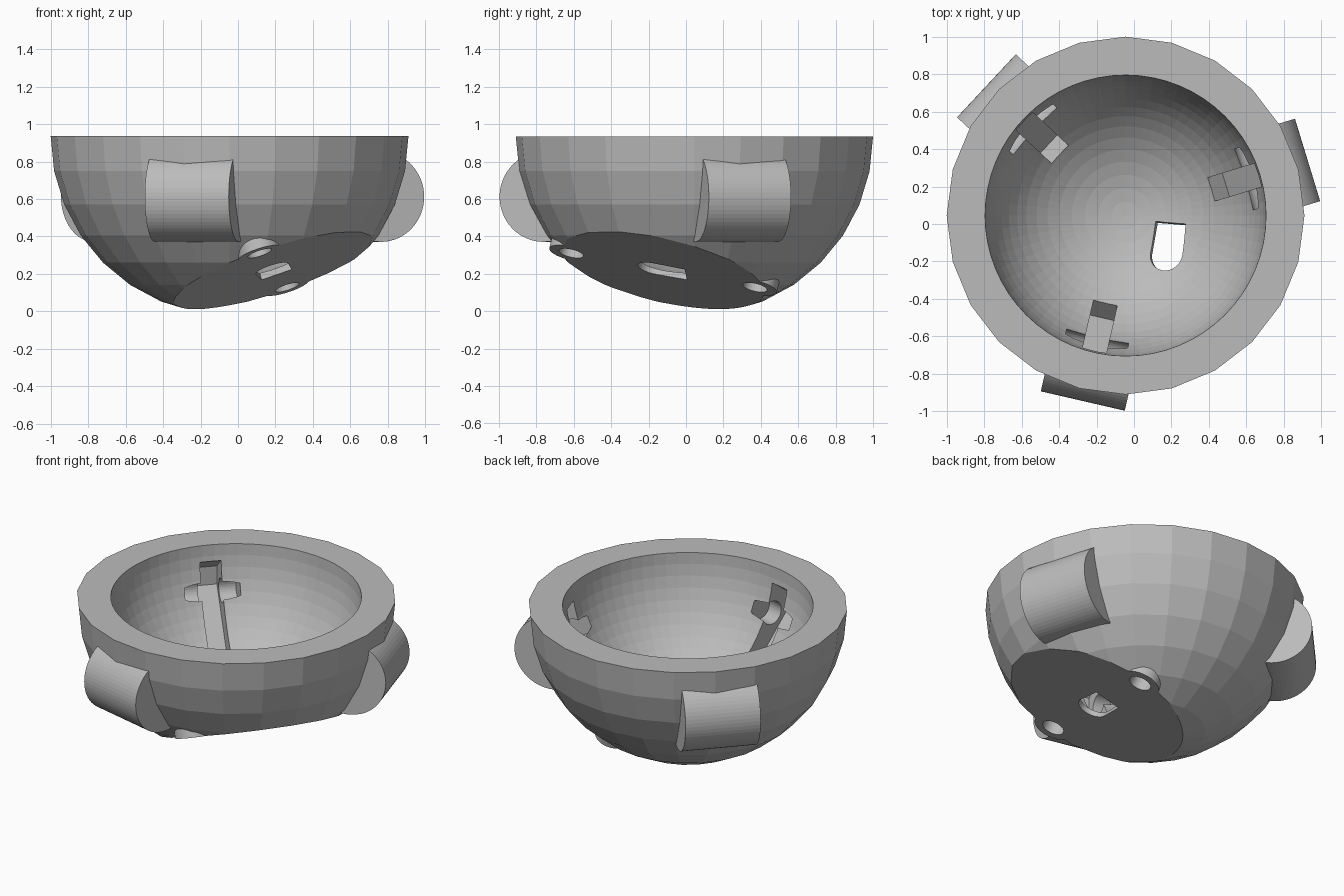
import bpy, bmesh, math
from mathutils import Vector, Matrix

if "Cube" in bpy.data.objects:
    bpy.data.objects.remove(bpy.data.objects["Cube"])

CENTRE = Vector((-0.045, 0.045, 0.935))   # centre of the bowl spheres, on the rim plane


def finish(bm, name):
    bmesh.ops.recalc_face_normals(bm, faces=bm.faces)
    me = bpy.data.meshes.new(name)
    bm.to_mesh(me)
    bm.free()
    ob = bpy.data.objects.new(name, me)
    bpy.context.collection.objects.link(ob)
    return ob


def prism(name, profile, z0, z1, matrix):
    """Extrude a 2D profile from z0 to z1 in the given local frame."""
    bm = bmesh.new()
    low = [bm.verts.new((x, y, z0)) for x, y in profile]
    high = [bm.verts.new((x, y, z1)) for x, y in profile]
    bm.faces.new(low)
    bm.faces.new(high)
    n = len(profile)
    for i in range(n):
        j = (i + 1) % n
        bm.faces.new((low[i], low[j], high[j], high[i]))
    bm.transform(matrix)
    return finish(bm, name)


def arc(cx, cy, r, start=0, sweep=360, n=64):
    steps = n if sweep == 360 else n + 1
    return [(cx + r * math.cos(math.radians(start + sweep * i / n)),
             cy + r * math.sin(math.radians(start + sweep * i / n))) for i in range(steps)]


def sphere(name, r, segments, rings, centre):
    bm = bmesh.new()
    bmesh.ops.create_uvsphere(bm, u_segments=segments, v_segments=rings, radius=r)
    bm.transform(Matrix.Translation(centre))
    return bm


def boolean(target, tool, operation):
    mod = target.modifiers.new("bool", 'BOOLEAN')
    mod.operation = operation
    mod.solver = 'EXACT'
    mod.object = tool
    bpy.context.view_layer.objects.active = target
    bpy.ops.object.modifier_apply(modifier=mod.name)
    bpy.data.objects.remove(tool, do_unlink=True)


def frame(origin, x, y, z):
    m = Matrix((x, y, z)).transposed().to_4x4()
    m.translation = origin
    return m


# Frame of the slanted mounting pad on the underside
pad_z = Vector((0.303, -0.217, -0.928)).normalized()
pad_y = Vector((0.15, 0.98, -0.195))
pad_y = (pad_y - pad_z * pad_y.dot(pad_z)).normalized()
pad = frame(CENTRE + pad_z * 0.772, pad_y.cross(pad_z), pad_y, pad_z)

# Frames of the three hinges: x = outward, y = up, z = along the hinge axis
hinges = []
for a in (17, 137, 257):
    out = Vector((math.cos(math.radians(a)), math.sin(math.radians(a)), 0))
    up = Vector((0, 0, 1))
    hinges.append(frame(Vector((CENTRE.x, CENTRE.y, 0)), out, up, out.cross(up)))

# Low-poly outer bowl, cut off at the rim
bm = sphere("bowl", 0.955, 24, 16, CENTRE)
bmesh.ops.bisect_plane(bm, geom=bm.verts[:] + bm.edges[:] + bm.faces[:], dist=1e-4,
                       plane_co=CENTRE, plane_no=(0, 0, 1), clear_outer=True)
bmesh.ops.holes_fill(bm, edges=[e for e in bm.edges if e.is_boundary], sides=0)
bowl = finish(bm, "bowl")

# Rounded hinge housings and screw bosses
for m in hinges:
    boolean(bowl, prism("hinge_housing", arc(0.775, 0.612, 0.241), -0.23, 0.23, m), 'UNION')
for s in (-1, 1):
    boolean(bowl, prism("screw_boss", arc(0, s * 0.505, 0.12), -0.11, 0.03, pad), 'UNION')

# Flat pad and hollow interior
square = [(-1.5, -1.5), (1.5, -1.5), (1.5, 1.5), (-1.5, 1.5)]
boolean(bowl, prism("pad_cutter", square, 0, 1, pad), 'DIFFERENCE')
inner = sphere("cavity", 0.75, 64, 32, CENTRE + Vector((0, 0, 0.001)))
boolean(bowl, finish(inner, "cavity_cutter"), 'DIFFERENCE')

# Hinge pockets with a cross hole for the pin
pocket = [(0.40, 0.45), (0.56, 0.27), (0.86, 0.62), (0.86, 0.74), (0.743, 0.83), (0.55, 0.83)]
for m in hinges:
    boolean(bowl, prism("pocket_cutter", pocket, -0.065, 0.065, m), 'DIFFERENCE')
    boolean(bowl, prism("pin_cutter", arc(0.735, 0.635, 0.075, n=32), -0.17, 0.17, m), 'DIFFERENCE')

# Screw holes and the D-shaped slot in the pad
for s in (-1, 1):
    boolean(bowl, prism("screw_cutter", arc(0, s * 0.505, 0.067, n=32), -0.09, 0.1, pad), 'DIFFERENCE')
slot = [(0.085, 0.125), (-0.085, 0.125)] + arc(0, -0.047, 0.09, 180, 180, 24)
boolean(bowl, prism("slot_cutter", slot, -0.2, 0.1, pad), 'DIFFERENCE')

# Single plain grey
grey = bpy.data.materials.new("plain grey")
grey.diffuse_color = (0.5, 0.5, 0.5, 1)
grey.use_nodes = True
grey.node_tree.nodes["Principled BSDF"].inputs["Base Color"].default_value = grey.diffuse_color
bowl.data.materials.clear()
bowl.data.materials.append(grey)
for p in bowl.data.polygons:
    p.material_index = 0
    p.use_smooth = False
